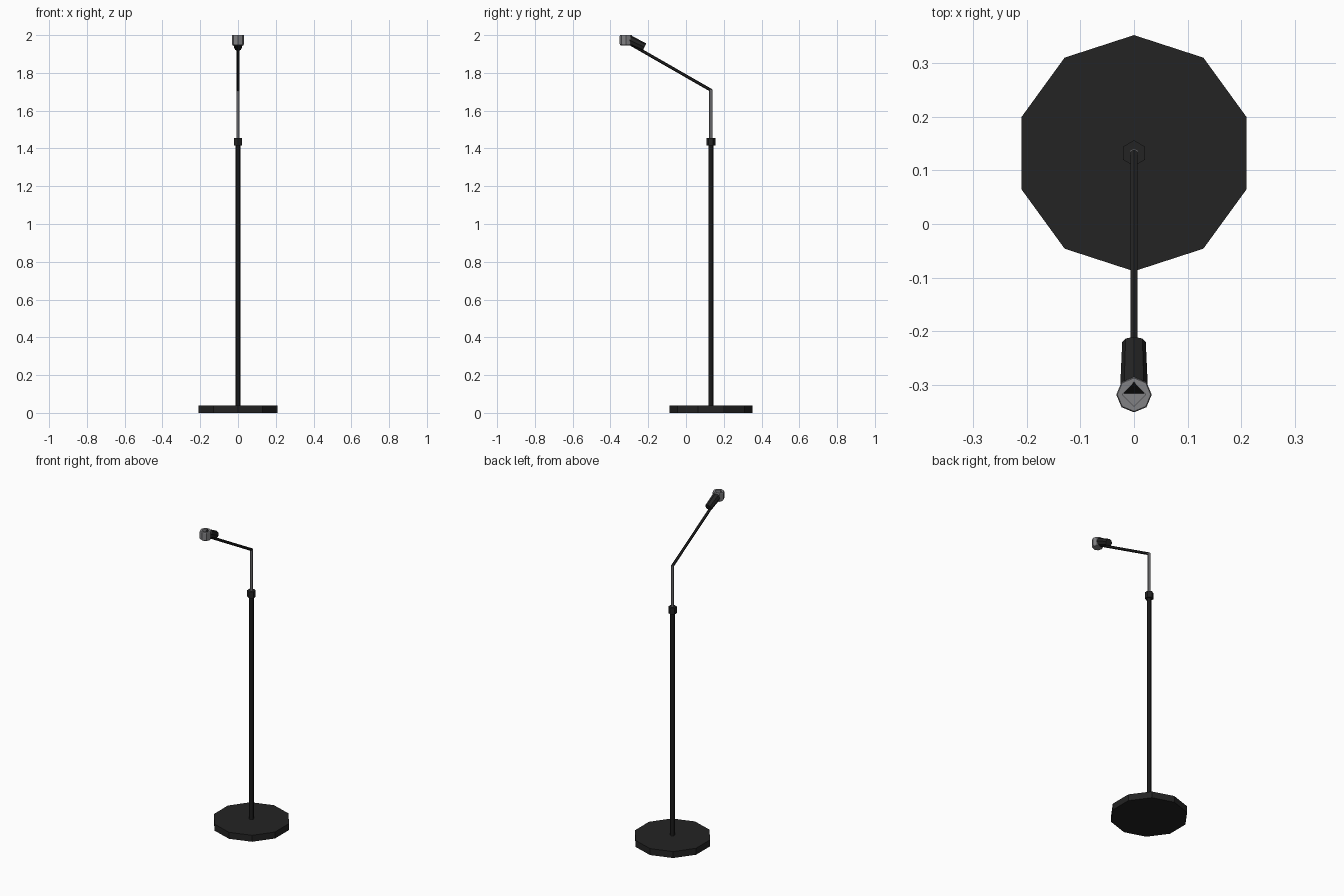
import bpy, bmesh, math
from mathutils import Vector

if "Cube" in bpy.data.objects:
    bpy.data.objects.remove(bpy.data.objects["Cube"])


def material(name, rgb):
    m = bpy.data.materials.new(name)
    m.diffuse_color = (*rgb, 1)
    m.use_nodes = True
    m.node_tree.nodes["Principled BSDF"].inputs["Base Color"].default_value = m.diffuse_color
    return m


BLACK = material("matte black", (0.017, 0.017, 0.017))
GREY = material("steel grey", (0.22, 0.22, 0.23))


def finish(name, bm, mat):
    bmesh.ops.recalc_face_normals(bm, faces=bm.faces)
    me = bpy.data.meshes.new(name)
    bm.to_mesh(me)
    bm.free()
    me.materials.append(mat)
    ob = bpy.data.objects.new(name, me)
    bpy.context.collection.objects.link(ob)
    return ob


def rod(name, a, b, r1, r2, sides, mat):
    """Faceted rod from a to b, with one corner in the y-z plane."""
    a, b = Vector(a), Vector(b)
    axis = (b - a).normalized()
    side = Vector((1, 0, 0))
    up = axis.cross(side)
    bm = bmesh.new()
    rings = []
    for p, r in ((a, r1), (b, r2)):
        rings.append([bm.verts.new(p + r * (up * math.cos(t) + side * math.sin(t)))
                      for t in (2 * math.pi * i / sides for i in range(sides))])
    for i in range(sides):
        j = (i + 1) % sides
        bm.faces.new((rings[0][i], rings[0][j], rings[1][j], rings[1][i]))
    for ring in rings:
        bm.faces.new(ring)
    return finish(name, bm, mat)


Y = 0.132  # stand axis

# Stand
rod("base", (0, Y, 0), (0, Y, 0.04), 0.22, 0.22, 10, BLACK)
rod("lower_pole", (0, Y, 0.03), (0, Y, 1.43), 0.013, 0.013, 8, BLACK)
rod("height_clamp", (0, Y, 1.416), (0, Y, 1.456), 0.024, 0.024, 6, BLACK)
rod("upper_pole", (0, Y, 1.44), (0, Y, 1.712), 0.009, 0.009, 6, GREY)

# Boom arm and microphone body
rod("boom_arm", (0, Y + 0.002, 1.707), (0, -0.295, 1.953), 0.008, 0.008, 6, BLACK)
rod("microphone_body", (0, -0.22, 1.936), (0, -0.308, 1.978), 0.022, 0.026, 8, BLACK)

# Microphone head: octagonal drum with a diamond pocket in its top
bm = bmesh.new()
loops = []
for radius, z, diamond in ((0.028, 1.946, 0), (0.033, 1.953, 0), (0.033, 1.995, 0),
                           (0.031, 2.0, 0), (0.022, 2.0, 1), (0.022, 1.962, 1)):
    loop = []
    for i in range(8):
        t = math.pi * i / 4
        r = radius * (math.cos(math.pi / 4) if diamond and i % 2 else 1)
        loop.append(bm.verts.new((r * math.cos(t), -0.318 + r * math.sin(t), z)))
    loops.append(loop)
for lo, hi in zip(loops, loops[1:]):
    for i in range(8):
        j = (i + 1) % 8
        bm.faces.new((lo[i], lo[j], hi[j], hi[i]))
bm.faces.new(loops[0])
bm.faces.new(loops[-1])
finish("microphone_head", bm, GREY)
